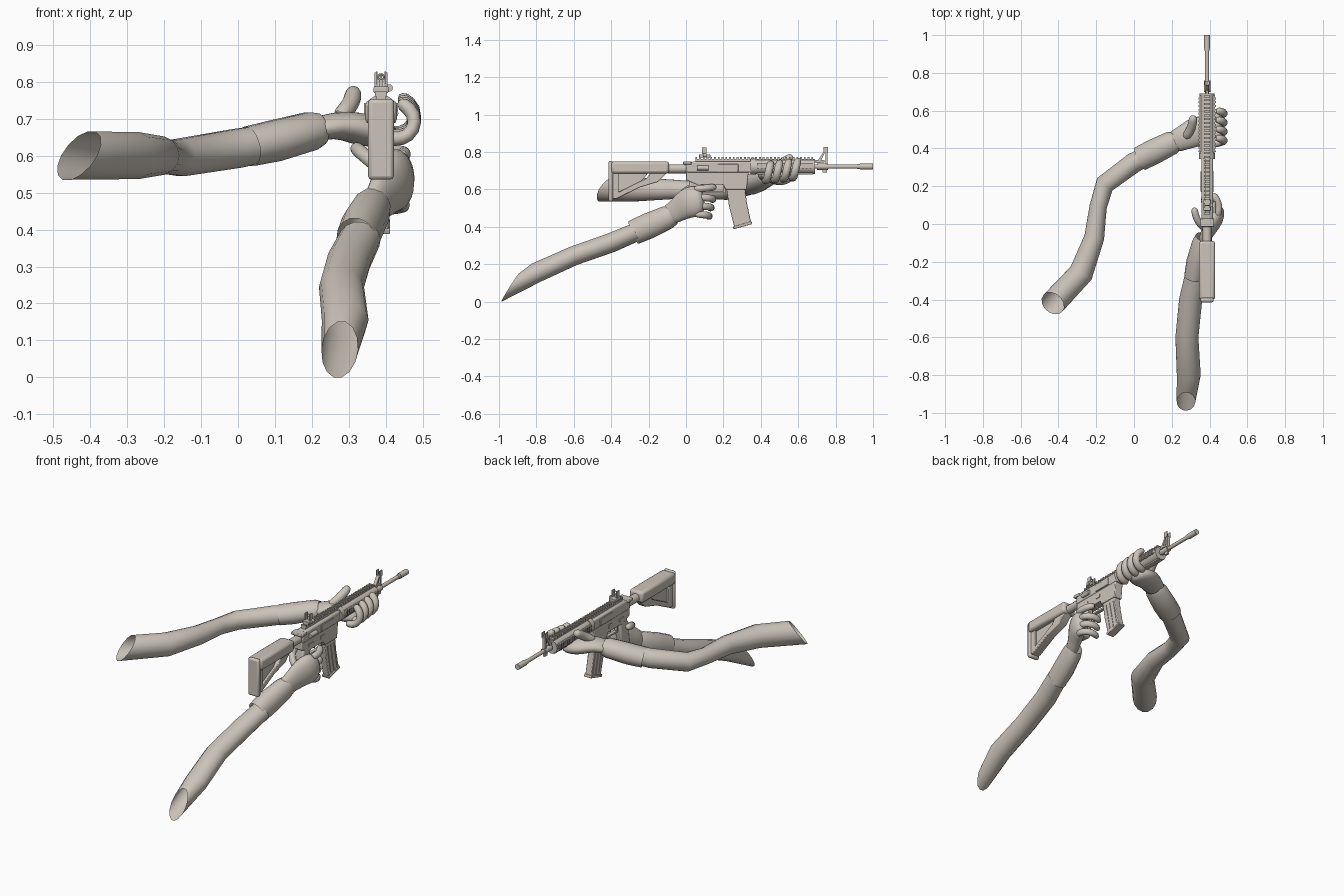
import bpy, bmesh, math
from mathutils import Vector, Quaternion

cube = bpy.data.objects.get("Cube")
if cube:
    bpy.data.objects.remove(cube)

color = (.6, .55, .49, 1)
material = bpy.data.materials.new("warm_stone")
material.use_nodes = True
material.diffuse_color = color
material.node_tree.nodes["Principled BSDF"].inputs["Base Color"].default_value = color

# centre line, barrel height and side directions of the rifle
CENTRE, BORE = .387, .722
SIDES = {"left": -1, "right": 1}
X, Y, Z = Vector((1, 0, 0)), Vector((0, 1, 0)), Vector((0, 0, 1))


def finish(name, bm, angle=35, bevel=0, subdivide=False):
    """Turn the bmesh into a shaded object with its modifiers."""
    bmesh.ops.recalc_face_normals(bm, faces=bm.faces)
    mesh = bpy.data.meshes.new(name)
    bm.to_mesh(mesh)
    bm.free()
    mesh.materials.append(material)
    part = bpy.data.objects.new(name, mesh)
    bpy.context.collection.objects.link(part)
    if bevel:
        modifier = part.modifiers.new("rounded_edges", "BEVEL")
        modifier.width, modifier.segments = bevel, 2
    if subdivide:
        part.modifiers.new("soft_surface", "SUBSURF")
    bpy.ops.object.select_all(action="DESELECT")
    part.select_set(True)
    bpy.context.view_layer.objects.active = part
    bpy.ops.object.shade_smooth_by_angle(angle=math.radians(angle))


def tube(name, rows, sides=14, wide=1, slant=0, reference=Z, capped=False, soft=False):
    """Loft rings along rows of x, y, z, radius; slant cuts the first ring obliquely."""
    bm = bmesh.new()
    points = [Vector(row[:-1]) for row in rows]
    rings = []
    for i, point in enumerate(points):
        following = points[min(i + 1, len(points) - 1)]
        along = (following - points[max(i - 1, 0)]).normalized()
        side = along.cross(reference).normalized()
        up = side.cross(along)
        if i == 0:
            up_first = along * slant
        else:
            up_first = Vector()
        radius = rows[i][-1]
        ring = []
        for k in range(sides):
            turn = math.tau * k / sides
            offset = side * math.cos(turn) * radius * wide + (up * radius + up_first) * math.sin(turn)
            ring.append(bm.verts.new(point + offset))
        rings.append(ring)
    for ring, following in zip(rings, rings[1:]):
        for k in range(sides):
            bm.faces.new((ring[k - 1], ring[k], following[k], following[k - 1]))
    if capped:
        bm.faces.new(rings[0])
        bm.faces.new(rings[-1])
    finish(name, bm, angle=80 if soft else 50, subdivide=soft)


def finger(name, base, heading, axis, curl, radius=.021, joints=3, length=.045):
    """Walk from the knuckle, turning by the same curl at every joint."""
    point, direction = Vector(base), Vector(heading).normalized()
    bend = Quaternion(axis, math.radians(curl))
    rows = [(*point, radius)]
    for joint in range(joints):
        point = point + direction * length
        rows.append((*point, radius))
        direction = bend @ direction
    tip = point + direction * radius * .6
    rows.append((*tip, radius / 2))
    tube(name, rows, sides=8, reference=Vector(axis), capped=True, soft=True)


def prism(name, outline, half, bevel=.004, shift=0):
    """Extrude a side outline of y, z points across the rifle."""
    bm = bmesh.new()
    left = CENTRE + shift - half
    face = bm.faces.new([bm.verts.new((left, y, z)) for y, z in outline])
    result = bmesh.ops.extrude_face_region(bm, geom=[face])
    moved = [v for v in result["geom"] if isinstance(v, bmesh.types.BMVert)]
    bmesh.ops.translate(bm, verts=moved, vec=X * half * 2)
    finish(name, bm, bevel=bevel)


def box(name, back, front, low, high, half, bevel=0, shift=0):
    prism(name, [(back, low), (front, low), (front, high), (back, high)], half, bevel, shift)


def rod(name, back, front, radius, height=BORE, shift=0, sides=12):
    x = CENTRE + shift
    tube(name, [(x, back, height, radius), (x, front, height, radius)], sides, capped=True)


def teeth(name, back, front, low, high, half):
    """Row of evenly spaced rail teeth."""
    pitch = .02
    for k in range(round((front - back) / pitch)):
        start = back + k * pitch
        box(name, start, start + pitch / 2, low, high, half)


# right arm
tube("right_sleeve", [(.275, -.94, .075, .043), (.29, -.8, .155, .055), (.28, -.6, .245, .053),
     (.3, -.4, .315, .053), (.33, -.26, .375, .05)], wide=1.15, slant=.08)
tube("right_cuff", [(.32, -.28, .37, .067), (.335, -.2, .405, .07), (.36, -.1, .45, .064),
     (.37, -.07, .465, .055)], wide=.82)
tube("right_palm", [(.36, -.12, .445, .055), (.385, -.05, .485, .062), (.415, 0, .525, .085),
     (.435, .05, .54, .09), (.445, .1, .545, .06)], wide=.55, capped=True, soft=True)

# right fingers wrap the grip, the index lies along the receiver
for k, digit in enumerate(["middle", "ring", "little"]):
    finger(f"right_{digit}_finger", (.44, .06 - k * .01, .56 - k * .045), (.3, 1, -.1), Z, 60, length=.055)
finger("right_index_finger", (.44, .04, .6), (.3, 1, .1), Z, 25, length=.04)
finger("right_thumb", (.39, -.03, .56), (-.7, .4, .6), (-.65, 0, -.75), 25, length=.05)

# left arm
tube("left_sleeve", [(-.43, -.42, .6, .067), (-.28, -.26, .6, .065), (-.21, -.07, .6, .053),
     (-.19, .09, .595, .046), (-.155, .21, .595, .052), (0, .325, .62, .054), (.08, .365, .635, .05)], slant=.05)
tube("left_cuff", [(.03, .345, .625, .055), (.1, .38, .64, .057), (.2, .43, .667, .053),
     (.225, .44, .673, .043)], wide=1.18)
tube("left_palm", [(.19, .425, .665, .035), (.26, .455, .685, .035), (.32, .485, .675, .047),
     (.38, .505, .66, .042), (.43, .515, .65, .025)], wide=1.8, capped=True, soft=True)

# left fingers curl below the handguard and up its far side
for k, digit in enumerate(["little", "ring", "middle", "index"]):
    finger(f"left_{digit}_finger", (.4, .42 + k * .048, .65 + k * .005), (1, .2, -.2), -Y, 50, radius=.023, joints=4)
finger("left_thumb", (.27, .455, .7), (.5, .65, .5), Z, 15, radius=.026)

# stock
box("stock_body", -.4, -.09, .685, .75, half=.043, bevel=.014)
box("butt_pad", -.415, -.39, .535, .753, half=.035, bevel=.01)
prism("stock_brace", [(-.4, .55), (-.37, .55), (-.25, .61), (-.15, .64), (-.1, .69), (-.19, .69),
      (-.21, .66), (-.36, .585), (-.36, .69), (-.4, .69)], half=.026)
prism("stock_web", [(-.37, .58), (-.25, .63), (-.2, .69), (-.37, .69)], half=.012)
rod("buffer_tube", -.1, .02, radius=.024, height=.71)

# receiver
prism("lower_receiver", [(0, .7), (0, .65), (.06, .625), (.2, .625), (.21, .6), (.325, .6), (.335, .7)], half=.026)
prism("upper_receiver", [(0, .69), (.36, .69), (.36, .75), (.04, .75), (0, .735)], half=.03, bevel=.008)
box("ejection_cover", .17, .28, .695, .735, half=.034, bevel=.002)
box("charging_handle", -.015, .03, .733, .75, half=.036, bevel=.004)
box("magazine_release", .17, .2, .65, .67, half=.03)
box("selector_lever", .06, .1, .65, .665, half=.03)
rod("forward_assist", .06, .12, radius=.013, height=.715, shift=.034)

# grip and trigger
prism("pistol_grip", [(.02, .65), (.09, .64), (.06, .47), (-.01, .475)], half=.024, bevel=.01)
prism("trigger", [(.13, .63), (.145, .63), (.15, .6)], half=.005, bevel=0)
box("trigger_guard_bottom", .09, .2, .58, .59, half=.009)
for name, y in {"back": .085, "front": .2}.items():
    box(f"trigger_guard_{name}", y, y + .01, .58, .63, half=.009)

# curved magazine, its ribs and base plate
prism("magazine", [(.215, .61), (.315, .61), (.325, .53), (.35, .415), (.26, .39), (.23, .51)], half=.02)
for k in range(3):
    y = .24 + k * .03
    prism("magazine_rib", [(y, .58), (y + .008, .58), (y + .04, .42), (y + .03, .42)], half=.023, bevel=0)
prism("magazine_base", [(.25, .4), (.35, .43), (.355, .415), (.255, .387)], half=.024, bevel=.003)

# handguard and its rails
rod("handguard", .36, .69, radius=.04, sides=8)
rod("handguard_ring", .345, .375, radius=.043, sides=16)
box("top_rail", .05, .69, .75, .762, half=.012)
box("bottom_rail", .38, .68, .68, .695, half=.014)
box("side_rails", .38, .68, .715, .74, half=.041)
teeth("top_rail_tooth", .05, .69, .76, .773, half=.016)
teeth("side_rail_tooth", .38, .68, .712, .742, half=.046)

# barrel and muzzle
rod("barrel", .68, .95, radius=.011)
rod("gas_tube", .68, .74, radius=.007, height=.75)
rod("muzzle_collar", .915, .93, radius=.013)
rod("muzzle", .93, 1, radius=.016)

# front sight tower with an open triangle
rod("sight_block", .7, .76, radius=.017)
box("bayonet_lug", .73, .755, .69, .71, half=.006)
prism("front_sight_strut", [(.695, .74), (.715, .74), (.745, .8), (.735, .8)], half=.009, bevel=0)
box("front_sight_tower", .745, .757, .71, .8, half=.009)
box("front_sight_post", .745, .75, .8, .818, half=.003)

# rear sight with a ring aperture
box("rear_sight_base", .07, .13, .77, .787, half=.02, bevel=.003)
rod("rear_sight_knob", .09, .11, radius=.01, height=.783, shift=.022)
box("rear_sight_stem", .094, .1, .785, .803, half=.004)
bpy.ops.mesh.primitive_torus_add(location=(CENTRE, .097, .812), rotation=(math.pi / 2, 0, 0),
                                 major_radius=.008, minor_radius=.003, major_segments=12, minor_segments=6)
aperture = bpy.context.object
aperture.name = "rear_sight_aperture"
aperture.data.materials.append(material)
for name, side in SIDES.items():
    box(f"front_sight_{name}_ear", .735, .758, .795, .828, half=.002, shift=side * .011)
    box(f"rear_sight_{name}_ear", .085, .11, .785, .825, half=.003, shift=side * .015)
